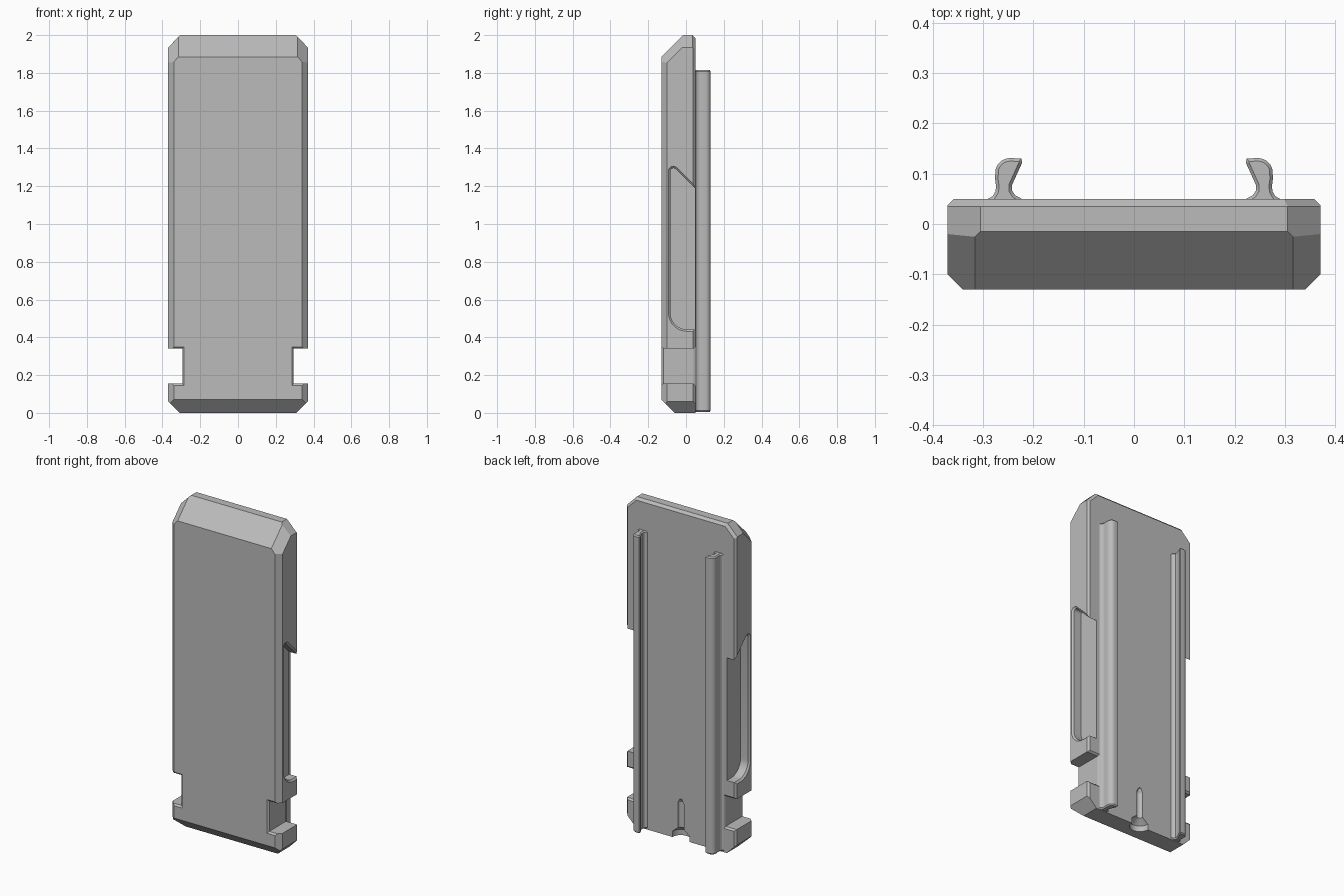
import bpy, bmesh
from math import sin, cos, pi, radians
from mathutils import Vector

cube = bpy.data.objects.get("Cube")
if cube:
    bpy.data.objects.remove(cube, do_unlink=True)

grey = bpy.data.materials.new("plain grey")
grey.use_nodes = True
grey.diffuse_color = (0.5, 0.5, 0.5, 1)
grey.node_tree.nodes["Principled BSDF"].inputs["Base Color"].default_value = (0.5, 0.5, 0.5, 1)


def finish(bm, name):
    bmesh.ops.recalc_face_normals(bm, faces=bm.faces)
    mesh = bpy.data.meshes.new(name)
    bm.to_mesh(mesh)
    bm.free()
    mesh.materials.append(grey)
    obj = bpy.data.objects.new(name, mesh)
    bpy.context.collection.objects.link(obj)
    return obj


def loft(name, rings):
    """Closed solid through rings with equal point counts."""
    bm = bmesh.new()
    loops = [[bm.verts.new(p) for p in ring] for ring in rings]
    n = len(loops[0])
    for a, b in zip(loops, loops[1:]):
        for i in range(n):
            j = (i + 1) % n
            bm.faces.new((a[i], a[j], b[j], b[i]))
    bm.faces.new(loops[0])
    bm.faces.new(loops[-1])
    return finish(bm, name)


def grow(points, d):
    """Offset a counter-clockwise outline outward by d."""
    pts = [Vector(p) for p in points]
    out = []
    for i, p in enumerate(pts):
        e1 = (p - pts[i - 1]).normalized()
        e2 = (pts[(i + 1) % len(pts)] - p).normalized()
        n1, n2 = Vector((e1.y, -e1.x)), Vector((e2.y, -e2.x))
        out.append(p + (n1 + n2) * d / (1 + n1.dot(n2)))
    return out


def arc(cx, cy, r, start, end, steps):
    angles = [radians(start + (end - start) * i / steps) for i in range(steps + 1)]
    return [(cx + r * cos(a), cy + r * sin(a)) for a in angles]


def activate(obj):
    bpy.ops.object.select_all(action='DESELECT')
    obj.select_set(True)
    bpy.context.view_layer.objects.active = obj


def carve(obj, cutter):
    mod = obj.modifiers.new("cut", 'BOOLEAN')
    mod.operation, mod.solver, mod.object = 'DIFFERENCE', 'EXACT', cutter
    activate(obj)
    bpy.ops.object.modifier_apply(modifier=mod.name)
    bpy.data.objects.remove(cutter, do_unlink=True)


# Body: a block with its edges and corners planed off
bm = bmesh.new()
bmesh.ops.create_cube(bm, size=1)
for v in bm.verts:
    v.co = (v.co.x * 0.74, v.co.y * 0.18 - 0.04, v.co.z * 2 + 1)

planes = [((0, -0.13, 1.885), (0, -1, 1)),     # top front slope
          ((0, -0.13, 0.07), (0, -1, -1)),     # bottom front slope
          ((0, 0.035, 2), (0, 1, 1))]          # top back edge
for s in (-1, 1):
    planes += [((s * 0.37, 0, 1.935), (s, 0, 1)),              # top corner
               ((s * 0.37, 0, 0.06), (s, 0, -1)),              # bottom corner
               ((s * 0.37, -0.1, 0), (s, -1, 0)),              # front side edge
               ((s * 0.37, 0.038, 0), (s, 1, 0)),              # back side edge
               ((s * 0.37, -0.02, 1.935), (s * 1.1, -1, 1)),   # top front corner
               ((s * 0.37, 0.035, 1.935), (s * 0.7, 1, 0.7))]  # top back corner
for point, normal in planes:
    cut = bmesh.ops.bisect_plane(bm, geom=bm.verts[:] + bm.edges[:] + bm.faces[:], dist=1e-6,
                                 plane_co=point, plane_no=Vector(normal).normalized(),
                                 clear_outer=True)
    edges = [e for e in cut["geom_cut"] if isinstance(e, bmesh.types.BMEdge)]
    bmesh.ops.holes_fill(bm, edges=edges, sides=0)
body = finish(bm, "body")

# Side pockets (y, z outline, open to the back) and side notches
pocket = (arc(0.005, 0.53, 0.1, 180, 270, 10) + [(0.1, 0.43), (0.1, 1.155)]
          + arc(-0.067, 1.28, 0.028, 45, 180, 6))
for s in (-1, 1):
    rings = [[(s * x, p.x, p.y) for p in grow(pocket, d)]
             for x, d in ((0.31, -0.012), (0.36, -0.012), (0.372, 0), (0.4, 0))]
    carve(body, loft("pocket_cutter", rings))

    rings = [[(s * x, y, z) for x, z in ((0.295 - d, 0.155 - d), (0.5, 0.155 - d),
                                         (0.5, 0.34 + d), (0.295 - d, 0.34 + d))]
             for y, d in ((-0.16, 0.04), (-0.12, 0), (0.04, 0), (0.08, 0.04))]
    carve(body, loft("notch_cutter", rings))

# Round groove with a flared mouth at the bottom of the back
groove = [[(x, y, z) for x, y in arc(0, 0.05, r, 0, 345, 23)]
          for z, r in ((-0.03, 0.057), (0.035, 0.057), (0.065, 0.02), (0.22, 0.02), (0.245, 0.006))]
carve(body, loft("groove_cutter", groove))

# Hooked rails on the back, with chamfered ends
profile = ([(0.215, 0.04), (0.295, 0.04), (0.29, 0.05)]
           + [(0.281, 0.055), (0.275, 0.065), (0.274, 0.075), (0.276, 0.09)])
profile = ([(-x, y) for x, y in reversed(profile[2:])]
           + [(-0.295, 0.04), (-0.215, 0.04), (-0.224, 0.051), (-0.236, 0.057),
              (-0.242, 0.066), (-0.242, 0.078), (-0.222, 0.122), (-0.224, 0.13)]
           + arc(-0.246, 0.101, 0.03, 90, 165, 5))
rails = []
for s, name in ((-1, "right_rail"), (1, "left_rail")):
    rings = [[(-s * p.x, p.y, z) for p in grow(profile, d)]
             for z, d in ((0.005, -0.006), (0.012, 0), (1.808, 0), (1.815, -0.006))]
    rails.append(loft(name, rings))

for obj in [body] + rails:
    activate(obj)
    bpy.ops.object.shade_smooth_by_angle(angle=radians(28))
